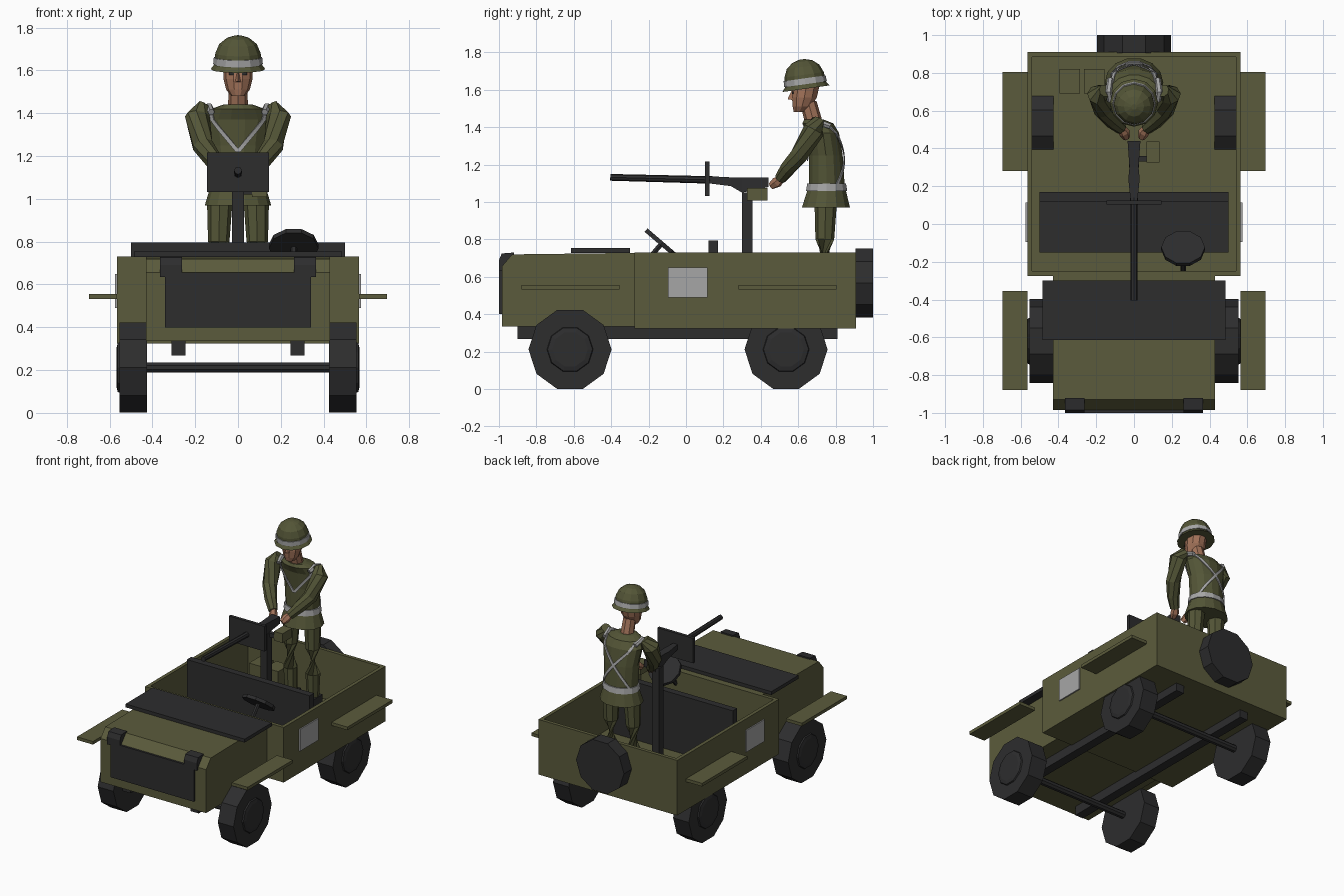
import bpy, bmesh, math
from mathutils import Vector, Matrix

if "Cube" in bpy.data.objects:
    bpy.data.objects.remove(bpy.data.objects["Cube"])


def mat(name, r, g, b):
    m = bpy.data.materials.new(name)
    m.diffuse_color = (r, g, b, 1)
    m.use_nodes = True
    m.node_tree.nodes["Principled BSDF"].inputs["Base Color"].default_value = m.diffuse_color
    return m


OLIVE = mat("olive_paint", 0.105, 0.105, 0.045)
DARK = mat("dark_metal", 0.026, 0.026, 0.027)
CLOTH = mat("uniform_green", 0.088, 0.092, 0.038)
GREY = mat("light_grey", 0.38, 0.38, 0.38)
SKIN = mat("skin", 0.36, 0.17, 0.10)


def finish(name, bm, m):
    bmesh.ops.recalc_face_normals(bm, faces=bm.faces)
    me = bpy.data.meshes.new(name)
    bm.to_mesh(me)
    bm.free()
    me.materials.append(m)
    ob = bpy.data.objects.new(name, me)
    bpy.context.collection.objects.link(ob)
    return ob


def box_bm(x0, x1, y0, y1, z0, z1):
    bm = bmesh.new()
    bmesh.ops.create_cube(bm, size=1)
    for v in bm.verts:
        v.co = ((x0 + x1) / 2 + v.co.x * (x1 - x0),
                (y0 + y1) / 2 + v.co.y * (y1 - y0),
                (z0 + z1) / 2 + v.co.z * (z1 - z0))
    return bm


def box(name, x0, x1, y0, y1, z0, z1, m):
    return finish(name, box_bm(x0, x1, y0, y1, z0, z1), m)


def skin_rings(name, rings, m):
    """Join rings of points into a closed solid."""
    bm = bmesh.new()
    vs = [[bm.verts.new(p) for p in r] for r in rings]
    n = len(vs[0])
    for a, b in zip(vs, vs[1:]):
        for i in range(n):
            j = (i + 1) % n
            bm.faces.new((a[i], a[j], b[j], b[i]))
    bm.faces.new(vs[0])
    bm.faces.new(vs[-1])
    return finish(name, bm, m)


def limb(name, pts, n, m, phase=0.0):
    """Round tube through (x, y, z, radius) stations."""
    c = [Vector(p[:3]) for p in pts]
    rings = []
    for i, p in enumerate(pts):
        d = (c[min(i + 1, len(c) - 1)] - c[max(i - 1, 0)]).normalized()
        q = d.to_track_quat('Z', 'Y')
        rings.append([c[i] + q @ Vector((p[3] * math.cos(a), p[3] * math.sin(a), 0))
                      for a in (phase + math.tau * k / n for k in range(n))])
    return skin_rings(name, rings, m)


def oval(z, hx, yc, hy, a):
    return Vector((hx * math.cos(a), yc + hy * math.sin(a), z))


def ovals(name, secs, n, m):
    """Stack of horizontal ovals (z, half x, centre y, half y)."""
    return skin_rings(name, [[oval(*s, math.tau * k / n) for k in range(n)] for s in secs], m)


def profile_x(name, yz, hx, m):
    """Side profile pulled across the width."""
    return skin_rings(name, [[(x, y, z) for y, z in yz] for x in (-hx, hx)], m)


# --- Tub, open on top ---
bm = box_bm(-0.565, 0.565, -0.275, 0.91, 0.325, 0.73)
top = max(bm.faces, key=lambda f: f.calc_center_median().z)
bmesh.ops.inset_region(bm, faces=[top], thickness=0.037)
ret = bmesh.ops.extrude_face_region(bm, geom=[top])
for v in [g for g in ret["geom"] if isinstance(g, bmesh.types.BMVert)]:
    v.co.z = 0.37
if top.is_valid:
    bmesh.ops.delete(bm, geom=[top], context='FACES_ONLY')
finish("tub", bm, OLIVE)

# --- Hood, grille, folded windshield ---
profile_x("hood", [(-0.275, 0.335), (-0.275, 0.728), (-0.93, 0.72),
                   (-0.985, 0.655), (-0.985, 0.335)], 0.43, OLIVE)
box("grille", -0.34, 0.34, -1.0, -0.98, 0.40, 0.655, DARK)
box("windshield", -0.485, 0.485, -0.615, -0.30, 0.728, 0.753, DARK)
for s in (-1, 1):
    clip = profile_x("hood_clip", [(-0.92, 0.70), (-0.92, 0.73), (-0.985, 0.725),
                                   (-1.0, 0.69), (-1.0, 0.635), (-0.97, 0.635)], 0.052, DARK)
    clip.location.x = s * 0.313

# --- Chassis, axles, wheels, fenders, door panels ---
for s in (-1, 1):
    a, b = sorted((s * 0.245, s * 0.31))
    box("frame_rail", a, b, -0.90, 0.81, 0.268, 0.335, DARK)
    a, b = sorted((s * 0.56, s * 0.574))
    box("door_panel", a, b, -0.095, 0.115, 0.49, 0.65, GREY)
    a, b = sorted((s * 0.565, s * 0.695))
    for y0, y1 in ((-0.88, -0.355), (0.28, 0.805)):
        box("fender", a, b, y0, y1, 0.533, 0.556, OLIVE)
    for y in (-0.62, 0.535):
        w = limb("wheel", [(s * 0.425, y, 0.212, 0.222), (s * 0.553, y, 0.212, 0.222)], 10, DARK)
        limb("hub", [(s * 0.55, y, 0.212, 0.125), (s * 0.562, y, 0.212, 0.12),
                     (s * 0.568, y, 0.212, 0.095)], 10, DARK)
for y in (-0.62, 0.535):
    limb("axle", [(-0.45, y, 0.212, 0.026), (0.45, y, 0.212, 0.026)], 8, DARK, math.pi / 8)
limb("spare_wheel", [(0, 0.905, 0.567, 0.195), (0, 1.0, 0.567, 0.195)], 10, DARK)

# --- Seat, steering, cargo cans ---
box("seat_base", -0.50, 0.50, -0.15, 0.13, 0.37, 0.52, DARK)
box("seat_back", -0.50, 0.50, 0.12, 0.17, 0.37, 0.795, DARK)
n = Vector((0, 0.65, 0.76))
c = Vector((0.26, -0.13, 0.778))
limb("steering_wheel", [(*(c - n * 0.012), 0.116), (*(c + n * 0.012), 0.116)], 10, DARK)
limb("steering_column", [(*(c - n * 0.24), 0.015), (*c, 0.015)], 6, DARK)
for x in (-0.34, -0.21):
    box("fuel_can", x - 0.054, x + 0.054, 0.69, 0.82, 0.37, 0.58, OLIVE)

# --- Mounted gun ---
box("gun_post", -0.027, 0.027, 0.30, 0.355, 0.365, 1.05, DARK)
limb("gun_barrel", [(0, -0.405, 1.132, 0.018), (0, 0.14, 1.118, 0.02)], 8, DARK)
skin_rings("gun_receiver", [[(sx * hx, y, z) for sx, z in ((-1, lo), (1, lo), (1, hi), (-1, hi))]
                            for y, hx, lo, hi in ((0.12, 0.018, 1.10, 1.138),
                                                  (0.24, 0.03, 1.085, 1.132),
                                                  (0.30, 0.024, 1.05, 1.13),
                                                  (0.44, 0.034, 1.08, 1.132))], DARK)
box("gun_shield", -0.146, 0.146, 0.102, 0.125, 1.033, 1.217, DARK)
box("ammo_box", 0.065, 0.135, 0.325, 0.437, 1.008, 1.075, OLIVE)
box("ammo_bracket", 0.0, 0.07, 0.33, 0.36, 1.02, 1.05, DARK)

# --- Gunner: jacket ---
TORSO = [(0.97, 0.155, 0.748, 0.132), (1.06, 0.128, 0.752, 0.106), (1.10, 0.122, 0.752, 0.098),
         (1.25, 0.13, 0.748, 0.092), (1.37, 0.15, 0.732, 0.088),
         (1.42, 0.125, 0.705, 0.085), (1.44, 0.07, 0.685, 0.055)]
ovals("jacket", TORSO, 14, CLOTH)
ovals("belt", [(1.06, 0.135, 0.752, 0.113), (1.10, 0.13, 0.752, 0.106)], 14, GREY)


def on_jacket(z, a):
    """Point just outside the jacket at height z and angle a."""
    for p, q in zip(TORSO, TORSO[1:]):
        if z <= q[0]:
            t = (z - p[0]) / (q[0] - p[0])
            hx, yc, hy = (p[i] + t * (q[i] - p[i]) for i in (1, 2, 3))
            return oval(z, hx + 0.006, yc, hy + 0.006, a)


def strap(name, z0, a0, z1, a1):
    bm = bmesh.new()
    prev = None
    for k in range(13):
        t = k / 12
        z, a = z0 + t * (z1 - z0), math.radians(a0 + t * (a1 - a0))
        cur = [bm.verts.new(on_jacket(z, a + d)) for d in (-0.09, 0.09)]
        if prev:
            bm.faces.new((prev[0], prev[1], cur[1], cur[0]))
        prev = cur
    ob = finish(name, bm, GREY)
    mod = ob.modifiers.new("thickness", 'SOLIDIFY')
    mod.thickness = 0.006
    mod.offset = 0


for s in (-1, 1):
    strap("front_strap", 1.42, -90 + s * 68, 1.22, -90)
    strap("back_strap", 1.42, 90 + s * 60, 1.10, 90 - s * 55)
    limb("shoulder_strap", [(s * 0.125, 0.65, 1.405, 0.016), (s * 0.135, 0.70, 1.43, 0.018),
                            (s * 0.125, 0.77, 1.405, 0.016)], 6, GREY)
    # arms reach in to the gun grips
    limb("sleeve", [(s * 0.155, 0.705, 1.435, 0.035), (s * 0.19, 0.685, 1.385, 0.058),
                    (s * 0.165, 0.605, 1.25, 0.05), (s * 0.115, 0.545, 1.18, 0.042),
                    (s * 0.068, 0.505, 1.125, 0.032)], 8, CLOTH)
    limb("hand", [(s * 0.07, 0.515, 1.13, 0.02), (s * 0.052, 0.485, 1.105, 0.03),
                  (s * 0.04, 0.455, 1.085, 0.02)], 6, SKIN)
    # legs and boots
    limb("trouser_leg", [(s * 0.088, 0.745, 0.44, 0.042), (s * 0.092, 0.74, 0.62, 0.05),
                         (s * 0.09, 0.742, 0.80, 0.05), (s * 0.085, 0.747, 1.0, 0.06)], 8, CLOTH)
    box("boot", s * 0.088 - 0.045, s * 0.088 + 0.045, 0.62, 0.795, 0.37, 0.45, DARK)
    # eyes
    box("eye", s * 0.03 - 0.012, s * 0.03 + 0.012, 0.568, 0.576, 1.578, 1.59, DARK)

# --- Gunner: head and helmet ---
limb("neck", [(0, 0.69, 1.40, 0.047), (0, 0.655, 1.53, 0.044)], 8, SKIN)
ovals("head", [(1.48, 0.032, 0.605, 0.03), (1.51, 0.055, 0.62, 0.052),
               (1.56, 0.068, 0.633, 0.07), (1.63, 0.07, 0.645, 0.074)], 10, SKIN)
skin_rings("nose", [[(-0.016, 0.57, 1.545), (0.016, 0.57, 1.545), (0, 0.543, 1.55)],
                    [(-0.006, 0.575, 1.595), (0.006, 0.575, 1.595), (0, 0.565, 1.595)]], SKIN)
up = Matrix.Rotation(math.radians(8), 3, 'X') @ Vector((0, 0, 1))
base = Vector((0, 0.642, 1.606))


def dome(name, rows, m):
    limb(name, [(*(base + up * h), r) for r, h in rows], 12, m)


dome("helmet", [(0.128, 0), (0.112, 0.02), (0.106, 0.075), (0.088, 0.118),
                (0.054, 0.146), (0.015, 0.158)], CLOTH)
dome("helmet_band", [(0.116, 0.024), (0.113, 0.056)], GREY)
